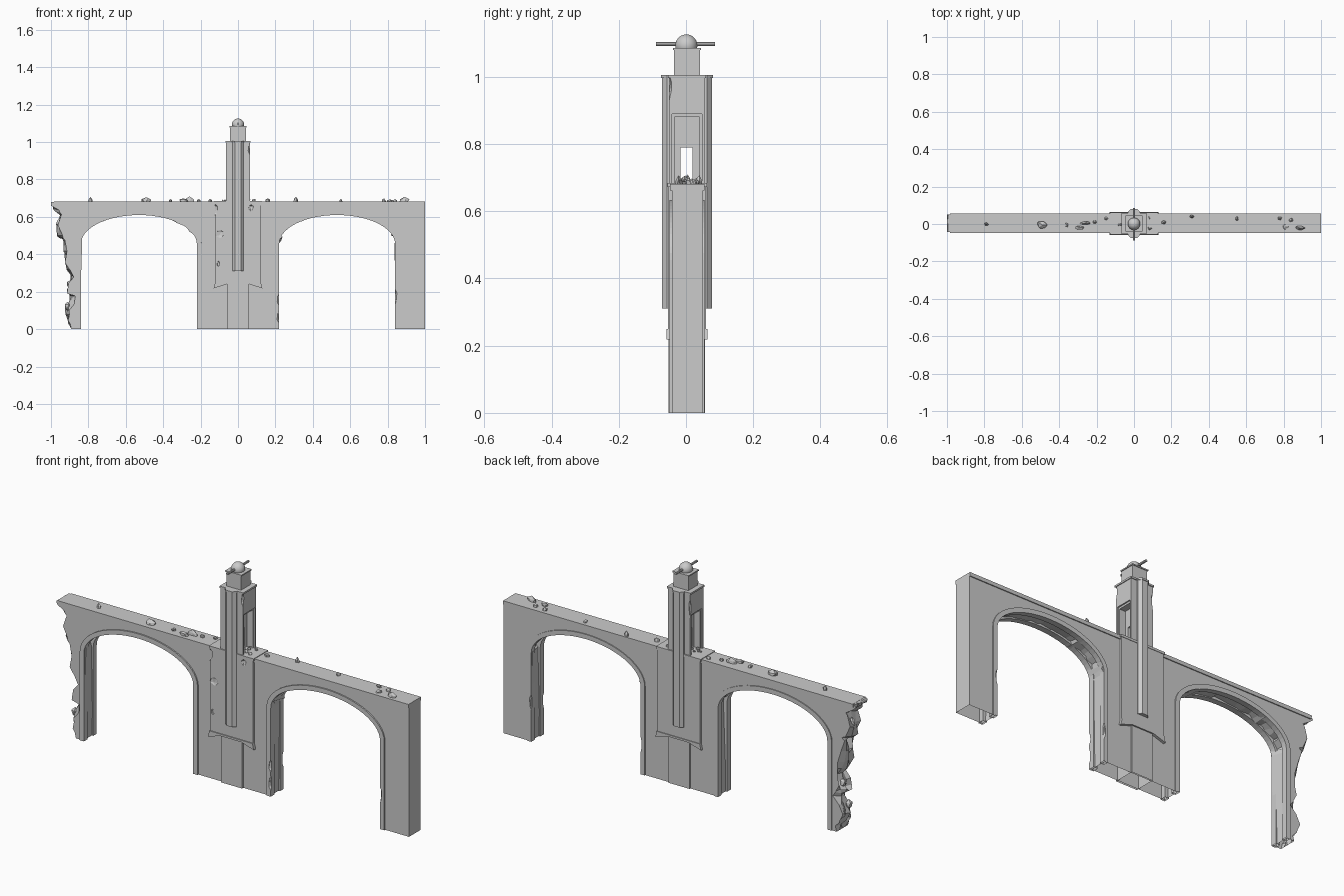
import bpy, bmesh, math, random
from mathutils import Vector

if "Cube" in bpy.data.objects:
    bpy.data.objects.remove(bpy.data.objects["Cube"])

random.seed(7)
R = random.uniform
CY = 0.003  # depth centre of the masonry


def finish(name, bm, open_base=False):
    bmesh.ops.recalc_face_normals(bm, faces=bm.faces[:])
    if open_base:
        low = [f for f in bm.faces if max(v.co.z for v in f.verts) < 1e-4]
        bmesh.ops.delete(bm, geom=low, context='FACES')
    me = bpy.data.meshes.new(name)
    bm.to_mesh(me)
    bm.free()
    ob = bpy.data.objects.new(name, me)
    bpy.context.scene.collection.objects.link(ob)
    return ob


def prism_bm(pts, a, b, axis='y'):
    bm = bmesh.new()
    put = (lambda p, d: (p[0], d, p[1])) if axis == 'y' else (lambda p, d: (p[0], p[1], d))
    A = [bm.verts.new(put(p, a)) for p in pts]
    B = [bm.verts.new(put(p, b)) for p in pts]
    bm.faces.new(A)
    bm.faces.new(B[::-1])
    for i in range(len(pts)):
        j = (i + 1) % len(pts)
        bm.faces.new((A[i], B[i], B[j], A[j]))
    return bm


def prism(name, pts, a, b, axis='y', open_base=False):
    return finish(name, prism_bm(pts, a, b, axis), open_base)


def box(name, x0, x1, y0, y1, z0, z1, open_base=False):
    return prism(name, [(x0, y0), (x1, y0), (x1, y1), (x0, y1)], z0, z1, 'z', open_base)


def rock(name, loc, size):
    bm = bmesh.new()
    bmesh.ops.create_icosphere(bm, subdivisions=1, radius=1)
    for v in bm.verts:
        v.co = v.co * R(0.7, 1.1)
        v.co = Vector([c * s for c, s in zip(v.co, size)]) + Vector(loc)
    return finish(name, bm)


def cut(ob, cutter):
    m = ob.modifiers.new('cut', 'BOOLEAN')
    m.operation = 'DIFFERENCE'
    m.solver = 'EXACT'
    m.object = cutter
    cutter.hide_render = True
    cutter.hide_viewport = True
    cutter.display_type = 'WIRE'


def arch(cx, off, n=28):
    a, b, z0 = 0.31 + off, 0.155 + off, 0.455
    pts = [(cx + a, 0)]
    pts += [(cx + a * math.cos(math.pi * i / n), z0 + b * math.sin(math.pi * i / n)) for i in range(n + 1)]
    return pts + [(cx - a, 0)]


# wall with two arches and a broken left end
key = [(-.89, 0), (-.895, .05), (-.908, .1), (-.885, .18), (-.905, .21), (-.885, .28), (-.91, .36),
       (-.92, .475), (-.95, .5), (-.945, .61), (-.975, .64), (-.997, .668), (-.995, .68)]
broken = [key[0]]
for (xa, za), (xb, zb) in zip(key, key[1:]):
    broken += [((xa + xb) / 2 + R(-.008, .008), (za + zb) / 2), (xb, zb)]
outline = broken + [(1, .68), (1, 0)] + arch(.53, .008) + arch(-.53, .008)
bm = prism_bm(outline, -.042, .05)
edges = [e for e in bm.edges if abs(e.verts[0].co.y - e.verts[1].co.y) > .05
         and e.verts[0].co.x < -.87]
old = set(bm.verts)
bmesh.ops.subdivide_edges(bm, edges=edges, cuts=3, use_grid_fill=True)
for v in bm.verts:
    if v not in old and 0.001 < v.co.z < .675:
        v.co.x = max(-1, v.co.x + R(-.018, .02))
        v.co.z += R(-.006, .006)
    elif v.co.y > .04 and v.co.x < -.87 and .01 < v.co.z < .67:
        v.co.x = max(-1, v.co.x + R(-.008, .012))
finish('arcade_wall', bm, True)
box('wall_coping', -.985, 1, -.047, .055, .662, .681)

# raised rims round the arches, front and back
rims = []
for side, cx in (('left', -.53), ('right', .53)):
    ring = arch(cx, .024) + arch(cx, 0)[::-1]
    for face, y0, y1 in (('front', -.049, -.018), ('back', .026, .055)):
        rims.append(prism(f'arch_rim_{side}_{face}', ring, y0, y1, open_base=True))

# central pier: base strip, flared panel and its cap
box('pier_strip', -.06, .06, -.052, .057, 0, .25, True)
panel_pts = [(-.122, .68), (-.122, .25), (-.13, .218), (-.06, .243), (.06, .243),
             (.13, .218), (.122, .25), (.122, .68)]
panel = prism('pier_panel', panel_pts, -.053, .06)
foot = [(-.122, .25), (-.13, .218), (-.06, .24), (.06, .24), (.13, .218), (.122, .25), (.06, .25), (-.06, .25)]
prism('panel_foot', foot, -.058, .064)
box('panel_cap', -.127, .127, -.055, .062, .672, .684)

# tower body with side niches and a through window
tower = box('tower_body', -.063, .063, CY - .053, CY + .053, .67, 1.0)
for s in (1, -1):
    xs = sorted((s * .022, s * .2))
    cut(tower, box('niche_cutter', *xs, CY - .037, CY + .037, .684, .88))
    xs = sorted((s * .056, s * .2))
    cut(tower, box('niche_frame_cutter', *xs, CY - .044, CY + .044, .6841, .89))
cut(tower, box('window_cutter', -.1, .1, CY - .019, CY + .017, .695, .79))
box('tower_cap', -.067, .067, CY - .057, CY + .057, .997, 1.006)

# faceted pilasters with caps, front and back
for face, s in (('front', -1), ('back', 1)):
    for part, g, z0, z1 in (('pilaster', 0, .31, 1.0), ('pilaster_cap', .003, .997, 1.006)):
        pts = [(-.03 - g, CY + s * .045), (-.03 - g, CY + s * .06), (-.016 - g, CY + s * (.074 + g)),
               (.016 + g, CY + s * (.074 + g)), (.03 + g, CY + s * .06), (.03 + g, CY + s * .045)]
        prism(f'{part}_{face}', pts, z0, z1, 'z')

# lantern block, ball and cross rod
box('lantern_block', -.042, .042, CY - .038, CY + .038, 1.0, 1.083)
box('lantern_cap', -.046, .046, CY - .042, CY + .042, 1.079, 1.085)
bm = bmesh.new()
bmesh.ops.create_uvsphere(bm, u_segments=24, v_segments=14, radius=.033)
for v in bm.verts:
    v.co += Vector((0, CY - .002, 1.093))
ball = finish('finial_ball', bm)
for p in ball.data.polygons:
    p.use_smooth = True
rod = [(.006 * math.cos(i * math.pi / 4), 1.098 + .006 * math.sin(i * math.pi / 4)) for i in range(8)]
prism('finial_rod', rod, -.089, .086)

# chipped edges
def chips(name, targets, spots):
    for loc, size in spots:
        c = rock(name + '_cutter', loc, size)
        for t in targets:
            cut(t, c)

chips('rim_chip', rims[2:3], [((.222, -.05, .07), (.015, .012, .05)), ((.222, -.05, .16), (.013, .012, .04)),
                              ((.838, -.05, .17), (.014, .012, .06))])
chips('rim_chip_back', rims[3:4], [((.222, .055, .15), (.014, .012, .05)), ((.838, .055, .2), (.013, .012, .05))])
chips('panel_chip', [panel], [((-.095, -.054, .51), (.03, .008, .025)), ((-.105, -.054, .35), (.01, .008, .02)),
                              ((.07, -.054, .65), (.018, .008, .02)), ((-.12, -.054, .64), (.012, .012, .04))])
chips('tower_chip', [tower], [((.063, CY - .053, .97), (.01, .01, .04)), ((-.063, CY + .053, .93), (.009, .009, .05))])

# rubble on the wall top
for x, y, sx, sy, sz in ((-.79, .0, .014, .012, .022), (-.49, -.005, .032, .028, .022), (-.36, -.005, .012, .014, .012),
                         (-.29, -.02, .03, .012, .02), (-.26, .005, .035, .01, .024), (-.21, .01, .014, .012, .014),
                         (-.15, .03, .012, .01, .012), (.16, .01, .016, .012, .018), (.31, .04, .015, .01, .024),
                         (.55, .03, .01, .014, .012), (.78, .03, .014, .01, .014), (.81, -.015, .02, .018, .012),
                         (.84, .02, .014, .012, .014), (.89, -.022, .03, .015, .022)):
    rock('wall_rubble', (x, y, .684), (sx, sy, sz))
# rubble inside the niches
for s in (1, -1):
    for i in range(7):
        r = R(.006, .014)
        rock('niche_rubble', (s * R(.03, .085), CY + R(-.032, .032), .686), (r, r, r * 1.1))
# loose shards on the broken end
for x, y, z in ((-.91, .03, .1), (-.91, -.02, .12), (-.9, .01, .24), (-.955, .02, .57)):
    rock('broken_shard', (x, y, z), (.02, .016, .024))
